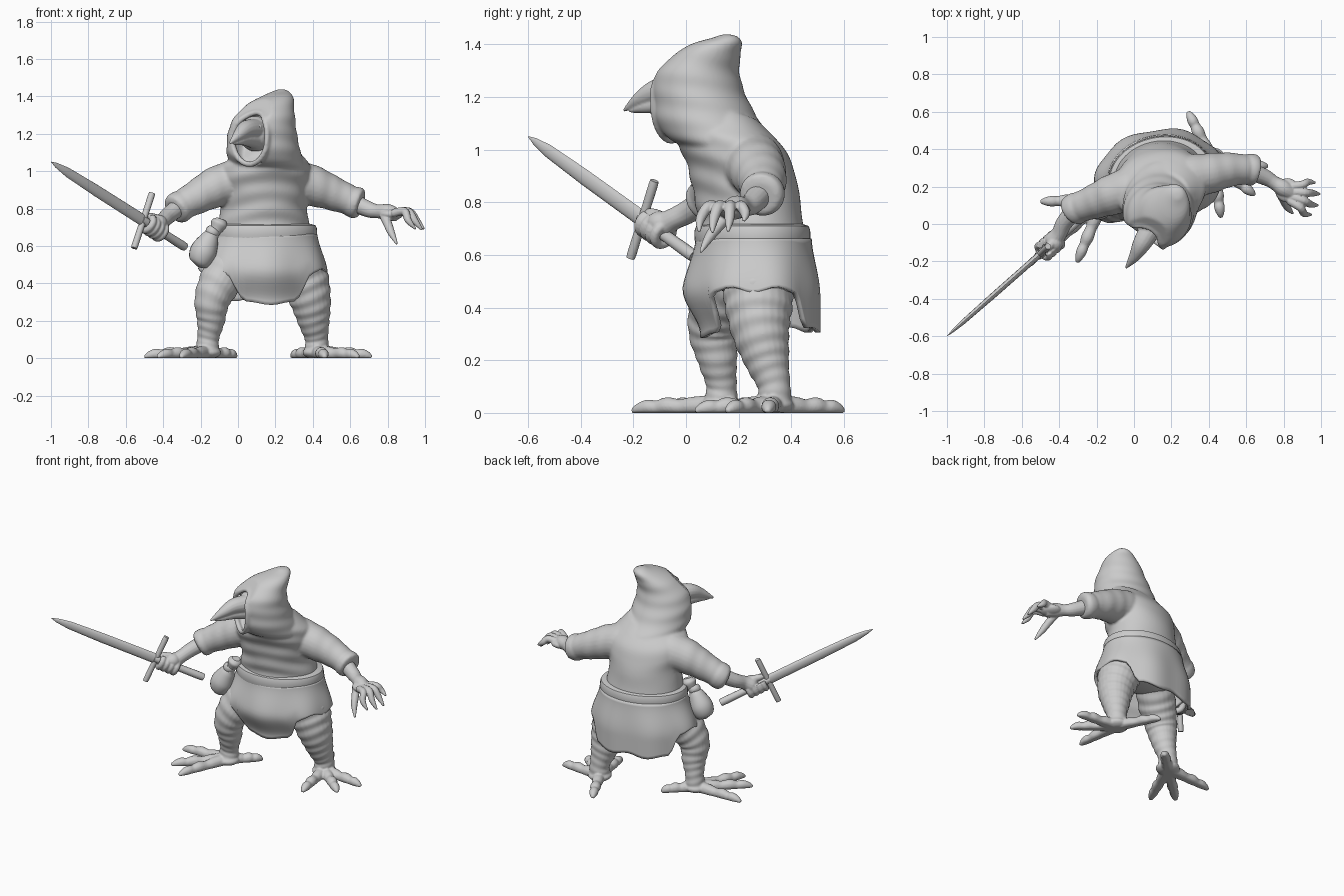
import bpy, math
from mathutils import Vector

if "Cube" in bpy.data.objects:
    bpy.data.objects.remove(bpy.data.objects["Cube"])
grey = bpy.data.materials.new("clay grey")
grey.use_nodes = True
grey.diffuse_color = (0.6, 0.6, 0.6, 1)
grey.node_tree.nodes["Principled BSDF"].inputs["Base Color"].default_value = (0.6, 0.6, 0.6, 1)
parts, TAU = [], math.tau


def skin(name, rings, closed=False, caps=True):
    """Skin a list of vertex rings; anything below the ground is flattened."""
    n, m = len(rings[0]), len(rings)
    verts = [(p.x, p.y, max(p.z, 0)) for r in rings for p in r]
    faces = []
    for i in range(m if closed else m - 1):
        a, b = i * n, (i + 1) % m * n
        faces += [(a + j, a + (j + 1) % n, b + (j + 1) % n, b + j) for j in range(n)]
    if caps and not closed:
        faces += [tuple(reversed(range(n))), tuple(range((m - 1) * n, m * n))]
    mesh = bpy.data.meshes.new(name)
    mesh.from_pydata(verts, [], faces)
    mesh.materials.append(grey)
    ob = bpy.data.objects.new(name, mesh)
    bpy.context.collection.objects.link(ob)
    parts.append(ob)
    return ob


def spline(rows, steps):
    """Catmull-Rom interpolation of equal-length number rows."""
    out = []
    for i in range(len(rows) - 1):
        a, b, c, d = rows[max(i - 1, 0)], rows[i], rows[i + 1], rows[min(i + 2, len(rows) - 1)]
        for t in [s / steps for s in range(steps)]:
            out.append([q + t / 2 * (r - p + t * (2 * p - 5 * q + 4 * r - w + t * (3 * (q - r) + w - p)))
                        for p, q, r, w in zip(a, b, c, d)])
    return out + [list(rows[-1])]


def tube(name, rows, steps=6, n=16, ripple=0.0, waves=0, closed=False):
    """Round tube through (x, y, z, radius) rows, with optional wrapped ridges."""
    path = spline(rows, steps)[:-1 if closed else None]
    pts = [Vector(p[:3]) for p in path]
    m, rings, q, last = len(pts), [], None, None
    for i, p in enumerate(pts):
        ends = (pts[(i + 1) % m], pts[i - 1]) if closed else (pts[min(i + 1, m - 1)], pts[max(i - 1, 0)])
        tan = (ends[0] - ends[1]).normalized()
        q = tan.to_track_quat('Z', 'Y') if q is None else last.rotation_difference(tan) @ q
        last, ring = tan, []
        for a in [TAU * j / n for j in range(n)]:
            w = max(path[i][3], .002) * (1 + ripple * math.sin(TAU * waves * i / m + 1.5 * math.sin(a)))
            ring.append(p + q @ Vector((w * math.cos(a), w * math.sin(a), 0)))
        rings.append(ring)
    return skin(name, rings, closed)


def oval(x0, x1, y0, y1, z, turn=0.0, n=64, grow=0.0):
    """Horizontal oval ring filling the given extents."""
    c, ring = Vector(((x0 + x1) / 2, (y0 + y1) / 2, z)), []
    for a in [TAU * j / n for j in range(n)]:
        u, v = ((x1 - x0) / 2 + grow) * math.cos(a), ((y1 - y0) / 2 + grow) * math.sin(a)
        ring.append(c + Vector((u * math.cos(turn) - v * math.sin(turn), u * math.sin(turn) + v * math.cos(turn), 0)))
    return ring


def ball(name, c, r):
    rings = []
    for a in [math.pi * i / 16 for i in range(1, 16)]:
        s = math.sin(a)
        rings.append(oval(c[0] - r[0] * s, c[0] + r[0] * s, c[1] - r[1] * s, c[1] + r[1] * s,
                          c[2] - r[2] * math.cos(a), n=24))
    return skin(name, rings)


def smooth(a, b, x):
    t = min(max((x - a) / (b - a), 0), 1)
    return t * t * (3 - 2 * t)


def merge(name, prefixes, voxel, rounds):
    """Fuse overlapping parts into one soft sculpted surface."""
    group = [o for o in parts if o.name.startswith(prefixes)]
    bpy.ops.object.select_all(action='DESELECT')
    for o in group:
        o.select_set(True)
    bpy.context.view_layer.objects.active = group[0]
    parts[:] = [o for o in parts if o not in group[1:]]
    bpy.ops.object.join()
    group[0].name = name
    mod = group[0].modifiers.new("fuse", 'REMESH')
    mod.mode, mod.voxel_size, mod.use_smooth_shade = 'VOXEL', voxel, True
    mod = group[0].modifiers.new("soften", 'SMOOTH')
    mod.factor, mod.iterations = .5, rounds


# Tunic body with soft folds that sag at the front
TURN = 0.2
body = spline([(-.12, .40, .06, .46, .62), (-.10, .375, .05, .44, .75), (-.09, .37, .03, .43, .85),
               (-.11, .39, .015, .41, .93), (-.10, .39, -.01, .385, 1.0), (-.03, .35, -.03, .34, 1.06),
               (.02, .30, .0, .28, 1.12)], 7)
rings = []
for row in body:
    ring = oval(*row, turn=TURN)
    mid = Vector(((row[0] + row[1]) / 2, (row[2] + row[3]) / 2, row[4]))
    for j, p in enumerate(ring):
        a = TAU * j / 64
        p += (p - mid).normalized() * .004 * math.sin(row[4] * 60 + 3 * math.cos(2 * a)) * smooth(.3, -.5, math.sin(a))
        p.z += .02 * math.cos(2 * a) * smooth(.62, .8, p.z)
    rings.append(ring)
skin("tunic", rings)

# Belt with a rounded edge
band = [(.625, -.01), (.632, .014), (.66, .02), (.695, .019), (.71, .013), (.718, -.012)]
skin("belt", [oval(-.12, .405, .055, .45, z, TURN, grow=g) for z, g in band])

# Skirt: low flap front and back, raised over each leg, front flap tucked in
rings = []
for t in [i / 18 for i in range(19)]:
    ring = []
    for j in range(64):
        a = TAU * j / 64
        s = math.sin(a)
        drop = .17 * smooth(.74, .94, -s) if s < 0 else .15 * smooth(.48, .72, s)
        z = .66 + (.465 - drop + .01 * math.sin(9 * a) - .66) * t
        k = smooth(.68, .44, z)
        p = oval(-.12 - .075 * k, .405 + .06 * k, .06 - .05 * k, .455 + .03 * k, z, TURN * .8,
                 grow=.007 * math.sin(7 * a) * k)[j]
        p.y += .07 * smooth(.48, .3, z) * smooth(.3, .8, -s)
        ring.append(p)
    rings.append(ring)
mod = skin("skirt", rings, caps=False).modifiers.new("cloth thickness", 'SOLIDIFY')
mod.thickness = .02
ball("hips", (.14, .25, .56), (.27, .19, .12))

# Hood with a flattened front and a sunken face opening
FACE = Vector((-.58, -.81, 0)).normalized()
SIDE = Vector((-FACE.y, FACE.x, 0))
MID = Vector((.13, .06, 1.175))


def front_depth(v):
    return .145 - .9 * max(0, v - .09)


rows = spline([(.02, .36, .02, .36, 1.0), (-.04, .355, -.06, .34, 1.04), (-.06, .335, -.11, .285, 1.1),
               (-.055, .315, -.125, .23, 1.2), (-.025, .305, -.12, .205, 1.28), (.04, .30, -.06, .205, 1.35),
               (.125, .295, .02, .215, 1.40), (.18, .275, .1, .20, 1.425), (.215, .25, .13, .175, 1.437)], 8)
rings = []
for row in rows:
    ring = oval(*row, n=96)
    mid = Vector(((row[0] + row[1]) / 2, (row[2] + row[3]) / 2, row[4]))
    for j, p in enumerate(ring):
        p += (p - mid).normalized() * .002 * math.sin(row[4] * 70 + 2 * math.sin(TAU * j / 96))
        d = p - MID
        along, u, v = d.dot(FACE), d.dot(SIDE), d.z
        if along > 0 and v > -.16:
            if along > front_depth(v):
                p += FACE * (front_depth(v) - along)
            p -= FACE * .1 * (1 - smooth(.8, 1.0, ((u - .012) / .118) ** 2 + (v / .14) ** 2))
    rings.append(ring)
skin("hood", rings)
rim = []
for a in [TAU * k / 24 for k in range(25)]:
    v = .138 * math.sin(a)
    p = MID + SIDE * (.012 + .114 * math.cos(a) + .12 * max(v, 0)) + FACE * (front_depth(v) - .012)
    rim.append((p.x, p.y, p.z + v, .016))
tube("hood_rim", rim, 3, 10, closed=True)

# Bird head: skull, two-part beak and eyes
skull = MID + FACE * .065
ball("skull", (skull.x, skull.y, 1.2), (.085, .08, .095))
tube("upper_beak", [(.10, -.01, 1.22, .06), (.045, -.10, 1.222, .05), (.005, -.17, 1.193, .032),
                    (-.045, -.237, 1.148, .005)])
tube("lower_beak", [(.10, -.01, 1.165, .05), (.045, -.10, 1.17, .036), (.01, -.165, 1.16, .022),
                    (-.025, -.215, 1.145, .005)])
for side, label in ((1, "left"), (-1, "right")):
    e = skull + SIDE * side * .06 + FACE * .05
    ball(label + "_eye", (e.x, e.y, 1.235), (.017, .017, .017))

# Sleeves, cuffs and forearms
tube("left_sleeve", [(.20, .24, .965, .12), (.37, .265, .93, .112), (.51, .29, .88, .092),
                     (.63, .29, .83, .075)], 10, 24, .015, 5)
tube("left_cuff", [(.59, .293, .85, .07), (.61, .292, .84, .084), (.645, .288, .825, .083), (.66, .285, .82, .06)], 5, 24)
tube("left_forearm", [(.6, .29, .84, .05), (.70, .25, .795, .043), (.75, .22, .785, .037), (.80, .19, .78, .045),
                      (.85, .16, .765, .035)])
tube("right_sleeve", [(.08, .21, .965, .12), (-.09, .165, .925, .112), (-.21, .12, .867, .093),
                      (-.32, .08, .805, .076)], 10, 24, .015, 5)
tube("right_cuff", [(-.28, .10, .835, .07), (-.30, .09, .82, .084), (-.33, .07, .795, .083), (-.343, .06, .785, .06)], 5, 24)
tube("right_forearm", [(-.3, .09, .82, .05), (-.37, .01, .765, .045), (-.40, -.05, .735, .042),
                       (-.43, -.09, .71, .05), (-.45, -.11, .695, .035)])

# Open left hand with clawed fingers
ball("left_palm", (.82, .18, .77), (.065, .065, .032))
for k, (x, y, z) in enumerate([(.97, .22, .73), (.995, .16, .69), (.985, .10, .685), (.95, .05, .69)]):
    by = .20 - k * .025
    tube("left_finger", [(.83, by, .775, .023), ((.83 + x) / 2, (by + y) / 2, .785, .022),
                         (x - .04, y + .005, (z + .775) / 2 + .005, .019), (x, y, z, .006)], 5, 10)
tube("left_thumb", [(.78, .17, .765, .026), (.80, .13, .72, .024), (.82, .09, .67, .02), (.85, .055, .61, .006)], 5, 10)

# Sword: blade, guard and grip
TIP, POMMEL = Vector((-1, -.6, 1.05)), Vector((-.285, .03, .595))
AXIS = (TIP - POMMEL).normalized()
GUARD_MID = POMMEL.lerp(TIP, .32)
UP = Vector((.095, .09, .29))
UP = (UP - AXIS * UP.dot(AXIS)).normalized()
FLAT = AXIS.cross(UP)
rings = []
for t, w in ((0, .033), (.5, .032), (.82, .026), (.94, .014), (1, .001)):
    c = GUARD_MID.lerp(TIP, t)
    rings.append([c + UP * w * math.cos(TAU * j / 12) + FLAT * w * .5 * math.sin(TAU * j / 12) for j in range(12)])
skin("sword_blade", rings)
for name, a, b, r in (("sword_guard", Vector((-.46, -.12, .88)), Vector((-.555, -.21, .59)), .018),
                      ("sword_grip", POMMEL, GUARD_MID, .024)):
    tube(name, [(*a.lerp(b, t), r * w) for t, w in ((0, .7), (.04, 1), (.5, .95), (.96, 1), (1, .7))], 3, 12)

# Fist wrapped round the grip
fist = GUARD_MID - AXIS * .09
ball("right_palm", fist + Vector((.03, .02, .02)), (.045, .05, .045))
for k in range(4):
    c = fist + AXIS * (.045 - .033 * k)
    bend = [math.radians(60 + 45 * i) for i in range(7)]
    tube("right_finger", [(*(c + (UP * math.cos(a) + FLAT * math.sin(a)) * .042), .019) for a in bend], 3, 10)
p, q = fist + UP * .05, fist + UP * .035 + AXIS * .07
tube("right_thumb", [(*p, .024), (*p.lerp(q, .6), .021), (*q, .012)], 5, 10)

# Pouch hanging from the belt
tube("pouch", [(-.215, .09, .49, .01), (-.205, .09, .51, .055), (-.185, .095, .57, .072), (-.15, .10, .64, .05),
               (-.125, .105, .675, .03), (-.10, .11, .72, .045), (-.09, .11, .745, .025)], 6, 20)
tube("pouch_tie", [(-.15, .10, .66, .03), (-.14, .10, .672, .038), (-.125, .105, .685, .036), (-.118, .105, .695, .028)], 3)

# Wrapped legs
tube("left_leg", [(.29, .27, .58, .12), (.345, .275, .45, .133), (.385, .282, .32, .113), (.405, .308, .2, .086),
                  (.42, .335, .1, .062), (.42, .335, .02, .07)], 16, 24, .025, 11)
tube("right_leg", [(.03, .22, .58, .12), (-.07, .14, .45, .118), (-.135, .105, .32, .098), (-.145, .12, .2, .075),
                   (-.16, .135, .1, .058), (-.165, .13, .02, .07)], 16, 24, .025, 11)

# Bird feet: three toes and a hind claw each
feet = {"left": ((.42, .335), [(.715, .31), (.645, .155), (.465, .035), (.29, .6)]),
        "right": ((-.165, .13), [(-.5, .12), (-.43, -.11), (-.305, -.205), (-.01, .28)])}
toe = [(0, .04, .03), (.3, .036, .026), (.45, .03, .022), (.6, .034, .026), (.72, .027, .02),
       (.82, .029, .022), (.92, .022, .015), (1, .01, .004)]
for label, ((ax, ay), tips) in feet.items():
    ball(label + "_foot", (ax, ay, .03), (.075, .075, .035))
    for tx, ty in tips:
        tube(label + "_toe", [(ax + (tx - ax) * t, ay + (ty - ay) * t, z, r) for t, r, z in toe], 4, 12)

# Smooth shading that keeps hard edges, then fuse the soft parts
bpy.ops.object.select_all(action='DESELECT')
for ob in parts:
    ob.select_set(True)
bpy.context.view_layer.objects.active = parts[0]
bpy.ops.object.shade_smooth_by_angle(angle=math.radians(40))
merge("hooded_tunic", ("tunic", "hood", "left_sleeve", "right_sleeve", "left_cuff", "right_cuff"), .009, 3)
merge("bird_head", ("skull", "upper_beak", "lower_beak"), .005, 2)
for side in ("left", "right"):
    merge(side + "_clawed_leg", (side + "_leg", side + "_foot", side + "_toe"), .006, 2)
    merge(side + "_hand", (side + "_forearm", side + "_palm", side + "_finger", side + "_thumb"), .005, 1)
